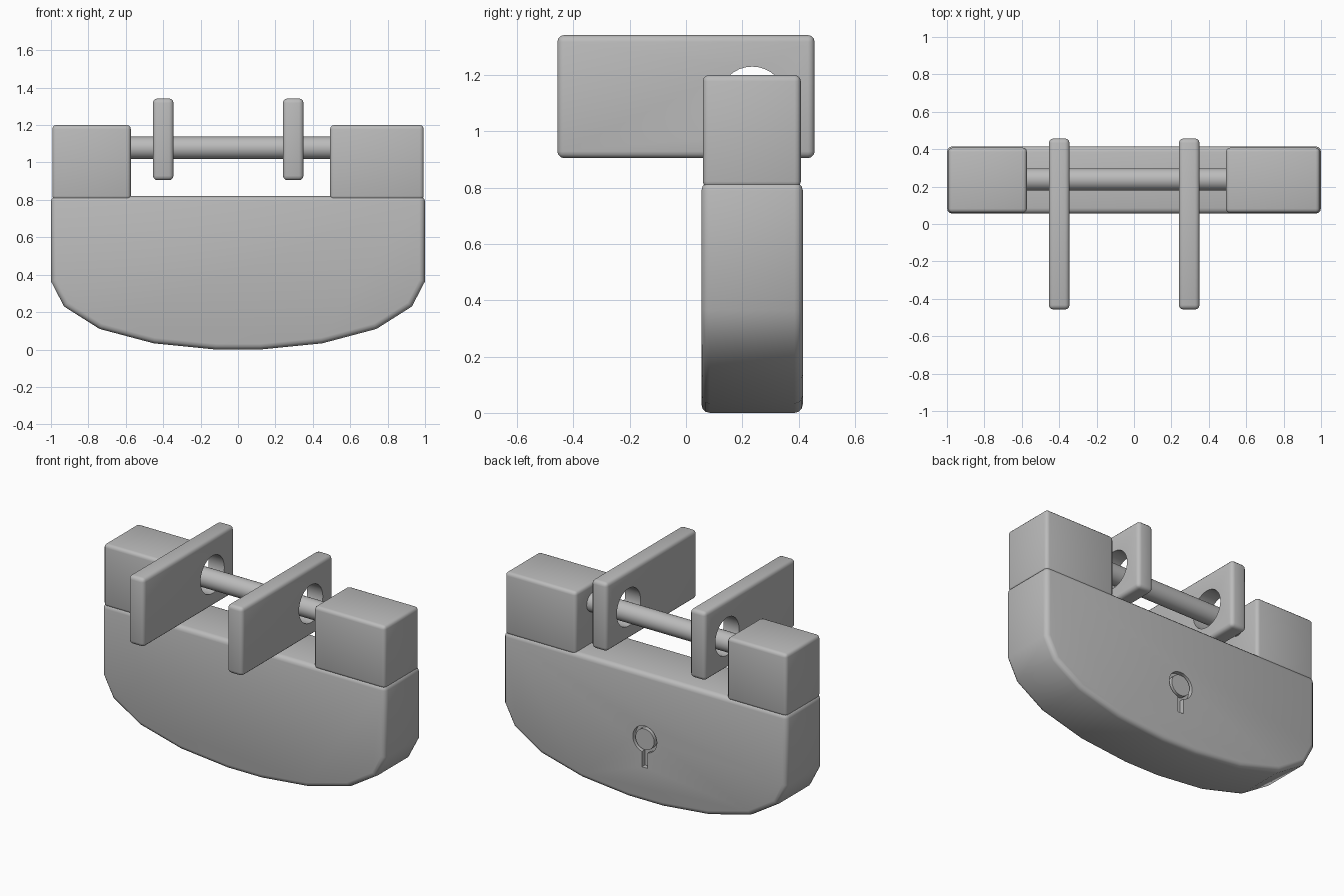
import bpy, bmesh, math
from mathutils import Matrix, Vector

if "Cube" in bpy.data.objects:
    bpy.data.objects.remove(bpy.data.objects["Cube"])

grey = bpy.data.materials.new("plain_grey")
grey.diffuse_color = (0.5, 0.5, 0.5, 1)
grey.use_nodes = True
grey.node_tree.nodes["Principled BSDF"].inputs["Base Color"].default_value = grey.diffuse_color


def finish(bm, name, bevel=0.0, segments=3):
    """Round the sharp edges and make an object."""
    bm.normal_update()
    if bevel:
        edges = [e for e in bm.edges if e.calc_face_angle(0) > math.radians(40)]
        bmesh.ops.bevel(bm, geom=edges, offset=bevel, segments=segments,
                        profile=0.5, affect='EDGES', clamp_overlap=True)
    bmesh.ops.recalc_face_normals(bm, faces=bm.faces[:])
    me = bpy.data.meshes.new(name)
    bm.to_mesh(me)
    bm.free()
    me.materials.append(grey)
    ob = bpy.data.objects.new(name, me)
    bpy.context.collection.objects.link(ob)
    return ob


def box(name, lo, hi, bevel=0.0):
    lo, hi = Vector(lo), Vector(hi)
    bm = bmesh.new()
    bmesh.ops.create_cube(bm, size=1, matrix=Matrix.Translation((lo + hi) / 2)
                          @ Matrix.Diagonal((*(hi - lo), 1)))
    return finish(bm, name, bevel)


def cylinder(name, centre, radius, length, axis, sides=32):
    rot = Matrix.Rotation(math.pi / 2, 4, 'Y' if axis == 'X' else 'X')
    bm = bmesh.new()
    bmesh.ops.create_cone(bm, cap_ends=True, segments=sides, radius1=radius,
                          radius2=radius, depth=length,
                          matrix=Matrix.Translation(centre) @ rot)
    return finish(bm, name)


def cut(ob, cutter):
    mod = ob.modifiers.new("cut", 'BOOLEAN')
    mod.operation, mod.solver, mod.object = 'DIFFERENCE', 'EXACT', cutter
    select(ob)
    bpy.ops.object.modifier_apply(modifier=mod.name)
    bpy.data.objects.remove(cutter)


def select(ob):
    bpy.ops.object.select_all(action='DESELECT')
    ob.select_set(True)
    bpy.context.view_layer.objects.active = ob


# Lock body: rounded-bottom profile extruded front to back
half = [(0.12, 0.0), (0.45, 0.033), (0.74, 0.11), (0.93, 0.23), (1.0, 0.365), (1.0, 0.82)]
profile = half + [(-x, z) for x, z in reversed(half)]
bm = bmesh.new()
face = bm.faces.new([bm.verts.new((x, 0.055, z)) for x, z in profile])
ext = bmesh.ops.extrude_face_region(bm, geom=[face])
bmesh.ops.translate(bm, vec=(0, 0.36, 0),
                    verts=[v for v in ext["geom"] if isinstance(v, bmesh.types.BMVert)])
bmesh.ops.recalc_face_normals(bm, faces=bm.faces[:])
body = finish(bm, "lock_body", 0.03)

# Keyhole in the back face: round groove, slot and flush plug
cut(body, cylinder("round_cutter", (0, 0.415, 0.4), 0.085, 0.06, 'Y'))
cut(body, box("slot_cutter", (-0.02, 0.385, 0.22), (0.02, 0.45, 0.34)))
plug = cylinder("key_plug", (0, 0.39, 0.4), 0.066, 0.05, 'Y')

# Shoulder blocks holding the bar
left = box("left_shoulder", (-0.993, 0.06, 0.80), (-0.573, 0.408, 1.2), 0.022)
right = box("right_shoulder", (0.492, 0.06, 0.80), (0.993, 0.408, 1.2), 0.022)

# Locking bar
bar = cylinder("locking_bar", (-0.04, 0.238, 1.078), 0.06, 1.14, 'X')

# Two hasp plates with round holes
plates = []
for side, x in (("left", -0.4), ("right", 0.295)):
    plate = box(side + "_hasp_plate", (x - 0.055, -0.457, 0.905), (x + 0.055, 0.457, 1.342), 0.024)
    cut(plate, cylinder("hole_cutter", (x, 0.235, 1.11), 0.12, 0.3, 'X'))
    plates.append(plate)

# Smooth shading with sharp edges kept
for ob in [body, plug, left, right, bar] + plates:
    select(ob)
    bpy.ops.object.shade_smooth_by_angle(angle=math.radians(35))
